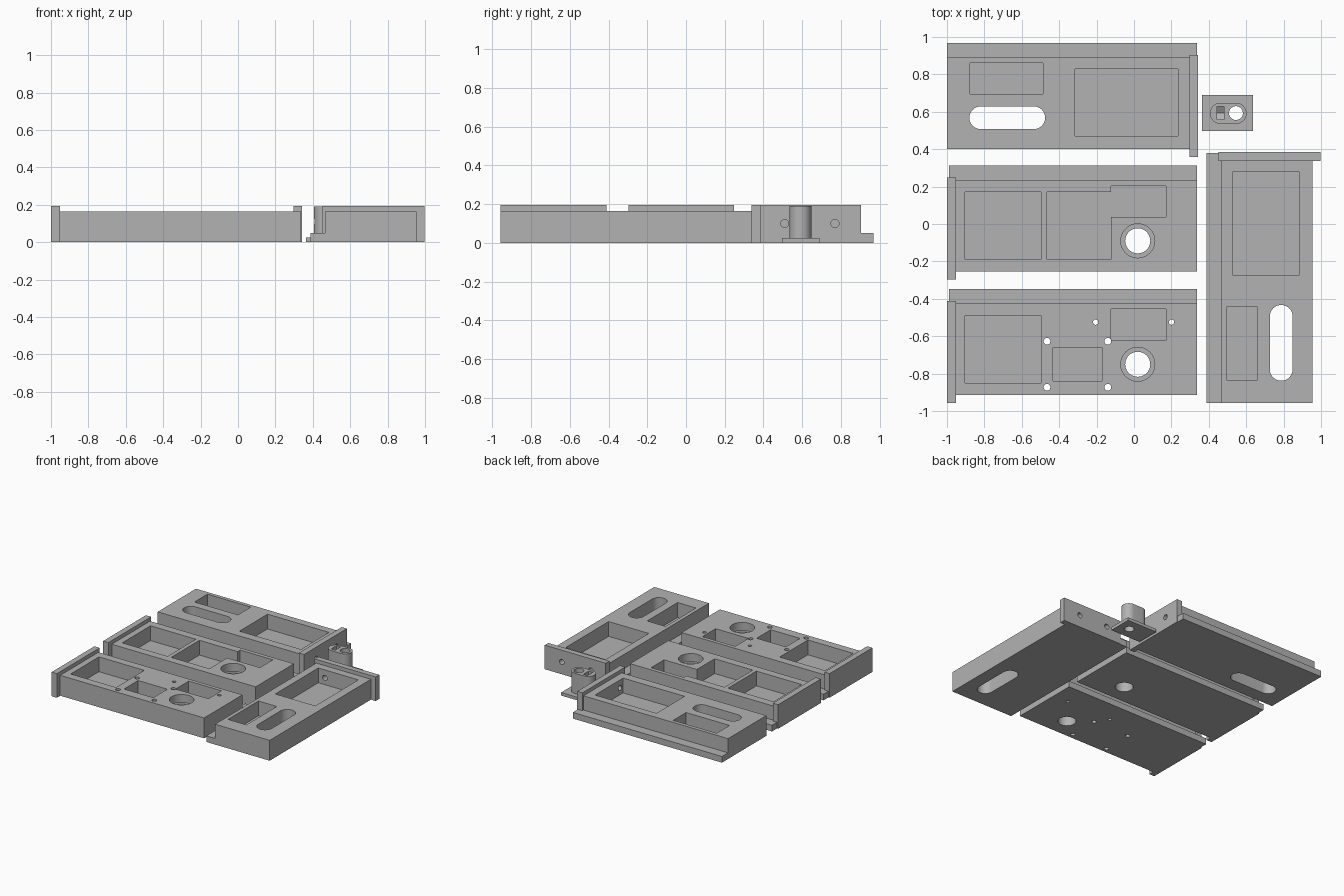
import bpy, bmesh, math
from mathutils import Matrix, Vector

if "Cube" in bpy.data.objects:
    bpy.data.objects.remove(bpy.data.objects["Cube"], do_unlink=True)

grey = bpy.data.materials.new("plain_grey")
grey.use_nodes = True
grey.diffuse_color = (0.45, 0.45, 0.45, 1)
grey.node_tree.nodes["Principled BSDF"].inputs["Base Color"].default_value = (0.45, 0.45, 0.45, 1)

TOP, FLOOR, OVER = 0.165, 0.045, 0.3


def finish(bm, name):
    bmesh.ops.recalc_face_normals(bm, faces=bm.faces)
    mesh = bpy.data.meshes.new(name)
    bm.to_mesh(mesh)
    bm.free()
    mesh.materials.append(grey)
    obj = bpy.data.objects.new(name, mesh)
    bpy.context.collection.objects.link(obj)
    return obj


def prism(outline, z0, z1, name="cutter", matrix=None):
    bm = bmesh.new()
    face = bm.faces.new([bm.verts.new((x, y, z0)) for x, y in outline])
    new = bmesh.ops.extrude_face_region(bm, geom=[face])["geom"]
    verts = [v for v in new if isinstance(v, bmesh.types.BMVert)]
    bmesh.ops.translate(bm, verts=verts, vec=(0, 0, z1 - z0))
    if matrix:
        bm.transform(matrix)
    return finish(bm, name)


def box(x0, x1, y0, y1, z0=FLOOR, z1=OVER, name="cutter"):
    return prism([(x0, y0), (x1, y0), (x1, y1), (x0, y1)], z0, z1, name)


def stadium(x0, x1, y0, y1, z0, z1, name="cutter", n=20):
    # Rounded slot running along x
    r, cy = (y1 - y0) / 2, (y0 + y1) / 2
    pts = []
    for cx, start in ((x1 - r, -math.pi / 2), (x0 + r, math.pi / 2)):
        for i in range(n + 1):
            a = start + math.pi * i / n
            pts.append((cx + r * math.cos(a), cy + r * math.sin(a)))
    return prism(pts, z0, z1, name)


def circle(r, n=40, turn=0.0):
    return [(r * math.cos(math.tau * i / n + turn), r * math.sin(math.tau * i / n + turn))
            for i in range(n)]


def drill(x, y, r, z0=-0.1):
    return prism(circle(r), z0, OVER, matrix=Matrix.Translation((x, y, 0)))


def side_drill(x0, x1, y, z, r=0.021, n=32, turn=0.0):
    # Horizontal bore along x
    m = Matrix.Translation((0, y, z)) @ Matrix.Rotation(math.pi / 2, 4, "Y")
    return prism(circle(r, n, turn), x0, x1, matrix=m)


def combine(obj, tools, operation="DIFFERENCE"):
    bpy.ops.object.select_all(action="DESELECT")
    bpy.context.view_layer.objects.active = obj
    obj.select_set(True)
    for tool in tools:
        mod = obj.modifiers.new("cut", "BOOLEAN")
        mod.operation, mod.solver, mod.object = operation, "EXACT", tool
        bpy.ops.object.modifier_apply(modifier=mod.name)
        bpy.data.objects.remove(tool, do_unlink=True)


def smooth(obj):
    bpy.ops.object.select_all(action="DESELECT")
    bpy.context.view_layer.objects.active = obj
    obj.select_set(True)
    bpy.ops.object.shade_smooth_by_angle(angle=math.radians(30))


def plate(name, x0, x1, step, flange_x0, flange_x1):
    # Block with a low ledge along +y and a taller flange across one end
    obj = box(x0, x1, step - 0.49, step + 0.078, 0, TOP, name)
    combine(obj, [box(x0 - 0.1, x1 + 0.1, step, step + 0.2, 0.05)])
    flange = box(flange_x0, flange_x1, step - 0.533, step + 0.014, 0, 0.195)
    combine(obj, [flange], "UNION")
    return obj


# Slotted plate, used twice
rear = plate("rear_slotted_plate", -1, 0.337, 0.89, 0.296, 0.342)
combine(rear, [
    box(-0.877, -0.487, 0.695, 0.86),
    box(-0.316, 0.235, 0.47, 0.829),
    stadium(-0.88, -0.475, 0.507, 0.629, -0.1, OVER),
    side_drill(-1.1, -0.83, 0.567, 0.083),
    side_drill(0.15, 0.4, 0.77, 0.1),
    side_drill(0.15, 0.4, 0.51, 0.1),
])
smooth(rear)
side = bpy.data.objects.new("side_slotted_plate", rear.data)
bpy.context.collection.objects.link(side)
side.rotation_euler.z = math.pi / 2
side.location = Vector((1.355, 0.042, 0))

# Two plates with a stepped round opening
for name, step in (("middle_plate", 0.235), ("front_plate", -0.425)):
    obj = plate(name, -0.99, 0.337, step, -1, -0.953)
    cuts = [
        box(-0.904, -0.497, step - 0.426, step - 0.064),
        drill(0.02, step - 0.325, 0.091, 0.1),
        drill(0.02, step - 0.325, 0.067),
        side_drill(-1.1, -0.8, step - 0.12, 0.1),
        side_drill(-1.1, -0.8, step - 0.38, 0.1),
    ]
    if name == "middle_plate":
        # Joined L-shaped pocket
        a, b, c, d = step - 0.426, step - 0.198, step - 0.032, step - 0.064
        cuts.append(prism([(-0.465, a), (-0.123, a), (-0.123, b), (0.171, b),
                           (0.171, c), (-0.123, c), (-0.123, d), (-0.465, d)], FLOOR, OVER))
    else:
        # Separate pockets and screw holes
        cuts += [box(-0.433, -0.171, -0.84, -0.66), box(-0.123, 0.171, -0.623, -0.455)]
        cuts += [drill(x, y, 0.018) for x in (-0.465, -0.14) for y in (-0.873, -0.627)]
        cuts += [drill(x, -0.525, 0.014) for x in (-0.205, 0.201)]
    combine(obj, cuts)
    smooth(obj)

# Small post on a foot, with a bore, a nut trap and a clamp screw hole
post = box(0.364, 0.636, 0.497, 0.69, 0, 0.025, "post_with_foot")
combine(post, [stadium(0.406, 0.602, 0.535, 0.648, 0.01, 0.19)], "UNION")
combine(post, [
    drill(0.545, 0.593, 0.037),
    side_drill(0.444, 0.481, 0.593, 0.11, 0.04, 6),
    box(0.444, 0.481, 0.5584, 0.6276, 0.11),
    side_drill(0.38, 0.53, 0.593, 0.11, 0.02),
])
smooth(post)
